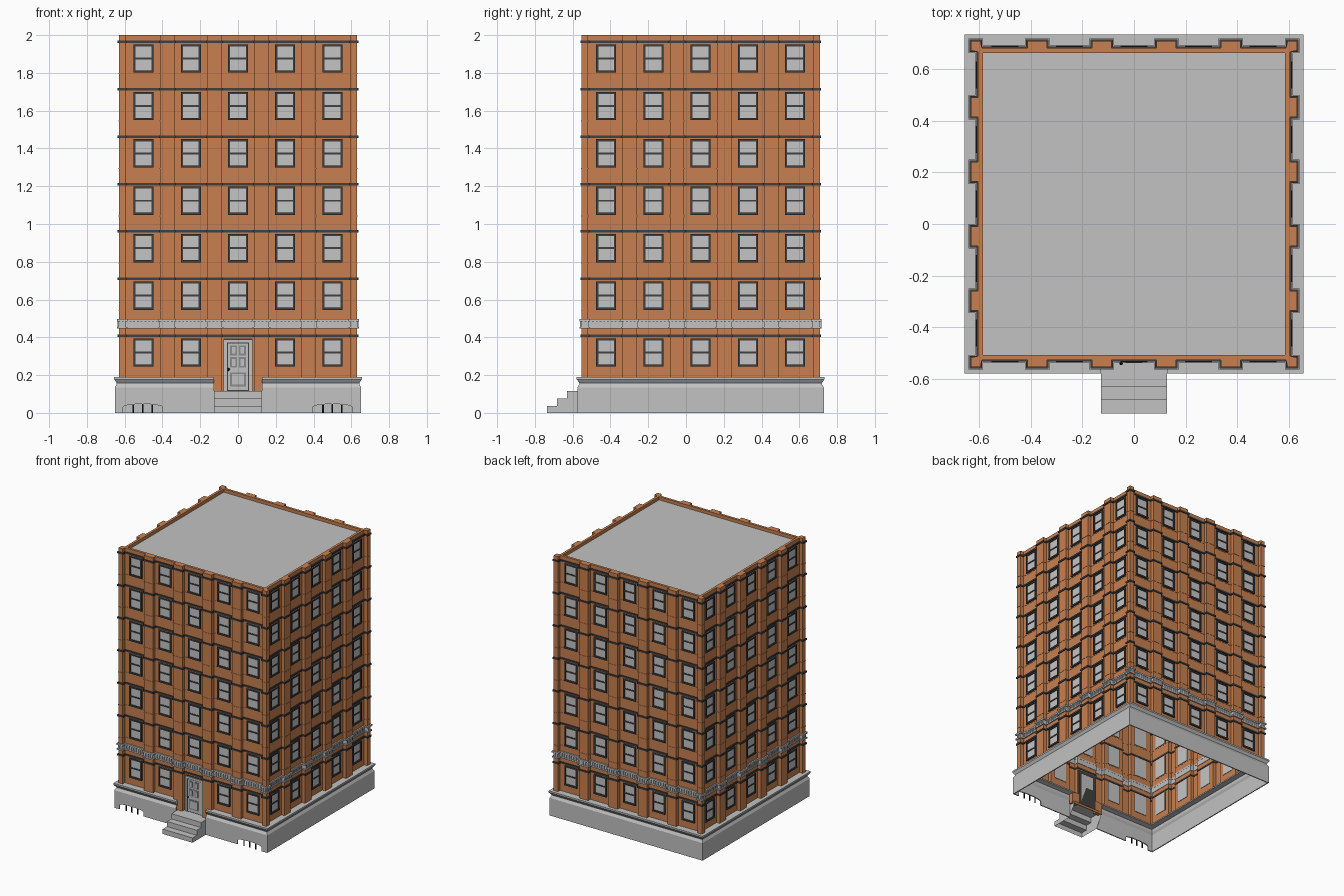
import bpy, bmesh, math
from mathutils import Matrix, Vector

if "Cube" in bpy.data.objects:
    bpy.data.objects.remove(bpy.data.objects["Cube"])

CY = 0.0775                      # building centre in y
R, REC, W = 0.631, 0.604, 0.038  # pilaster face, recessed wall, pilaster half width
PIL = (-0.375, -0.125, 0.125, 0.375)
BAYS = (-0.5, -0.25, 0.0, 0.25, 0.5)


def mat(name, c):
    m = bpy.data.materials.new(name)
    m.diffuse_color = (*c, 1)
    m.use_nodes = True
    m.node_tree.nodes["Principled BSDF"].inputs["Base Color"].default_value = m.diffuse_color
    return m


BRICK = mat("orange brick", (0.58, 0.215, 0.08))
STONE = mat("light stone", (0.54, 0.54, 0.54))
DARK = mat("dark trim", (0.05, 0.05, 0.052))
GLASS = mat("pale glass", (0.56, 0.56, 0.56))
PANEL = mat("door panel grey", (0.26, 0.26, 0.26))
BLACK = mat("black iron", (0.01, 0.01, 0.01))


def finish(bm, name, m, normals=True):
    if normals:
        bmesh.ops.recalc_face_normals(bm, faces=bm.faces)
    me = bpy.data.meshes.new(name)
    bm.to_mesh(me)
    bm.free()
    me.materials.append(m)
    ob = bpy.data.objects.new(name, me)
    bpy.context.collection.objects.link(ob)
    return ob


def side(k):
    return Matrix.Translation((0, CY, 0)) @ Matrix.Rotation(k * math.pi / 2, 4, 'Z')


def box(bm, x0, x1, o0, o1, z0, z1, k=0):
    """Box on side k: x along the wall, o outwards from the centre, z up."""
    M = Matrix.Translation(((x0 + x1) / 2, -(o0 + o1) / 2, (z0 + z1) / 2)) \
        @ Matrix.Diagonal((x1 - x0, o1 - o0, z1 - z0, 1))
    bmesh.ops.create_cube(bm, size=1, matrix=side(k) @ M)


def plan(d=0.0):
    """Outline of one facade with pilasters, offset outwards by d."""
    c, r, q, w = 0.595 - d, REC + d, R + d, W + d
    p = [(-q, q), (-c, q), (-c, r)]
    for x in PIL:
        p += [(x - w, r), (x - w, q), (x + w, q), (x + w, r)]
    return p + [(c, r), (c, q)]


def inner(h):
    return [(max(-h, min(h, x)), h) for x, o in plan()]


def rings(bm, levels, closed=False):
    """Bridge facade outlines, each (outline, z), turned round four sides."""
    loops = []
    for pts, z in levels:
        loops.append([bm.verts.new(side(k) @ Vector((x, -o, z))) for k in range(4) for x, o in pts])
    n = len(loops[0])
    pairs = list(zip(loops, loops[1:])) + ([(loops[-1], loops[0])] if closed else [])
    for a, b in pairs:
        for i in range(n):
            j = (i + 1) % n
            bm.faces.new((a[i], a[j], b[j], b[i]))
    bmesh.ops.remove_doubles(bm, verts=bm.verts, dist=1e-5)
    bmesh.ops.dissolve_degenerate(bm, edges=bm.edges, dist=1e-5)


def band(bm, z0, z1, d0, d1):
    rings(bm, [(plan(d1), z0), (plan(d1), z1), (plan(d0), z1), (plan(d0), z0)], True)


# brick walls with parapet
bm = bmesh.new()
rings(bm, [(plan(), 0.185), (plan(), 2.0), (inner(0.585), 2.0), (inner(0.585), 1.965)])
finish(bm, "brick_walls", BRICK)

# brick reaching down beside the door
bm = bmesh.new()
for s in (-1, 1):
    a, b = sorted((s * 0.087, s * 0.14))
    box(bm, a, b, 0.6, R, 0.1, 0.19)
box(bm, -0.09, 0.09, 0.6, REC, 0.1, 0.19)
finish(bm, "door_side_brick", BRICK)

# roof
bm = bmesh.new()
box(bm, -0.59, 0.59, -0.59, 0.59, 1.965, 1.975)
finish(bm, "roof", STONE)

# dark string courses above the windows, thin brick sill courses below
bottoms = [0.245] + [0.546 + 0.251 * i for i in range(6)]
bm = bmesh.new()
for z in bottoms:
    band(bm, z + 0.157, z + 0.170, -0.003, 0.006)
finish(bm, "string_courses", DARK)
bm = bmesh.new()
for z in bottoms[1:]:
    band(bm, z - 0.007, z - 0.003, -0.001, 0.002)
finish(bm, "sill_courses", BRICK)

# stone cornice with dentils over the ground floor
bm = bmesh.new()
band(bm, 0.446, 0.456, -0.003, 0.009)
band(bm, 0.484, 0.496, -0.003, 0.010)
band(bm, 0.456, 0.484, -0.002, 0.002)
for k in range(4):
    for i in range(-31, 32):
        x = i * 0.02
        out = abs(x) > 0.59 or any(abs(x - p) < W + 0.003 for p in PIL)
        o = R if out else REC
        box(bm, x - 0.005, x + 0.005, o, o + 0.008, 0.455, 0.485, k)
finish(bm, "dentil_cornice", STONE)

# sash windows
frames, panes = bmesh.new(), bmesh.new()
for k in range(4):
    for z in bottoms:
        for x in BAYS:
            if k == 0 and x == 0 and z < 0.3:
                continue
            box(panes, x - 0.05, x + 0.05, 0.6, 0.607, z, z + 0.15, k)
            for s in (-1, 1):
                a, b = sorted((x + s * 0.042, x + s * 0.053))
                box(frames, a, b, 0.603, 0.613, z, z + 0.15, k)
            for a, b, o in ((0, 0.012, 0.615), (0.07, 0.08, 0.611), (0.139, 0.15, 0.613)):
                box(frames, x - 0.053, x + 0.053, 0.603, o, z + a, z + b, k)
finish(frames, "window_frames", DARK)
finish(panes, "window_panes", GLASS)

# door: surround, leaf, panels, knob
bm = bmesh.new()
box(bm, -0.078, 0.078, 0.6, 0.608, 0.115, 0.393)
finish(bm, "door_surround_edge", DARK)
bm = bmesh.new()
for a, b in ((-0.073, -0.058), (0.058, 0.073)):
    box(bm, a, b, 0.603, 0.615, 0.115, 0.387)
box(bm, -0.073, 0.073, 0.603, 0.615, 0.372, 0.387)
box(bm, -0.053, 0.053, 0.6, 0.611, 0.12, 0.368)
finish(bm, "door", STONE)
recess, raised = bmesh.new(), bmesh.new()
for x0, x1, z0, z1 in ((-0.042, -0.005, 0.305, 0.358), (0.005, 0.042, 0.305, 0.358),
                       (-0.042, -0.005, 0.24, 0.295), (0.005, 0.042, 0.24, 0.295),
                       (-0.042, 0.042, 0.14, 0.215)):
    box(recess, x0, x1, 0.605, 0.613, z0, z1)
    box(raised, x0 + 0.009, x1 - 0.009, 0.605, 0.616, z0 + 0.009, z1 - 0.009)
finish(recess, "door_panels", PANEL)
finish(raised, "door_panel_fields", STONE)
bm = bmesh.new()
bmesh.ops.create_icosphere(bm, subdivisions=1, radius=0.008,
                           matrix=side(0) @ Matrix.Translation((-0.05, -0.618, 0.23)))
finish(bm, "door_knob", BLACK)

# stone base: moulded hollow skirt, cut for door and cellar windows
bm = bmesh.new()
prof = [(0.652, 0), (0.652, 0.135), (0.642, 0.152), (0.642, 0.158), (0.656, 0.178), (0.656, 0.19),
        (0.595, 0.19), (0.595, 0.18), (0.635, 0.175), (0.635, 0.152), (0.644, 0.135), (0.644, 0)]
rings(bm, [([(-h, h)], z) for h, z in prof], True)
base = finish(bm, "stone_base", STONE)


def cut(target, name, bm):
    c = finish(bm, name, STONE)
    c.hide_render = True
    c.hide_set(True)
    b = target.modifiers.new(name, 'BOOLEAN')
    b.object, b.operation, b.solver = c, 'DIFFERENCE', 'EXACT'


bm = bmesh.new()
box(bm, -0.127, 0.127, 0.55, 0.7, -0.1, 0.3)
cut(base, "entrance_cutter", bm)
bars = bmesh.new()
for n, cx in (("left", -0.505), ("right", 0.5)):
    bm = bmesh.new()
    outline = [(-0.103, -0.05), (0.103, -0.05)]
    outline += [(0.103 * math.cos(t), 0.032 + 0.015 * math.sin(t))
                for t in [i * math.pi / 8 for i in range(9)]]
    f = bm.faces.new([bm.verts.new((cx + x, CY - 0.7, z)) for x, z in outline])
    ext = bmesh.ops.extrude_face_region(bm, geom=[f])
    bmesh.ops.translate(bm, vec=(0, 0.1, 0),
                        verts=[v for v in ext['geom'] if isinstance(v, bmesh.types.BMVert)])
    cut(base, "cellar_cutter_" + n, bm)
    for dx in (-0.05, 0, 0.05):
        box(bars, cx + dx - 0.004, cx + dx + 0.004, 0.644, 0.65, 0, 0.047)
finish(bars, "cellar_bars", BLACK)

# entrance steps: open underneath, with landing running to the door
path = [(-0.735, 0), (-0.735, 0.037), (-0.683, 0.037), (-0.683, 0.076),
        (-0.63, 0.076), (-0.63, 0.116), (-0.52, 0.116)]
bm = bmesh.new()
L, Rt = [[bm.verts.new((x, y, z)) for y, z in path] for x in (-0.127, 0.127)]
for i in range(len(path) - 1):
    bm.faces.new((L[i], Rt[i], Rt[i + 1], L[i + 1]))
for loop, x in ((L, -0.127), (Rt, 0.127)):
    bm.faces.new(loop + [bm.verts.new((x, -0.52, 0.08)), bm.verts.new((x, -0.57, 0))])
finish(bm, "entrance_steps", STONE)
